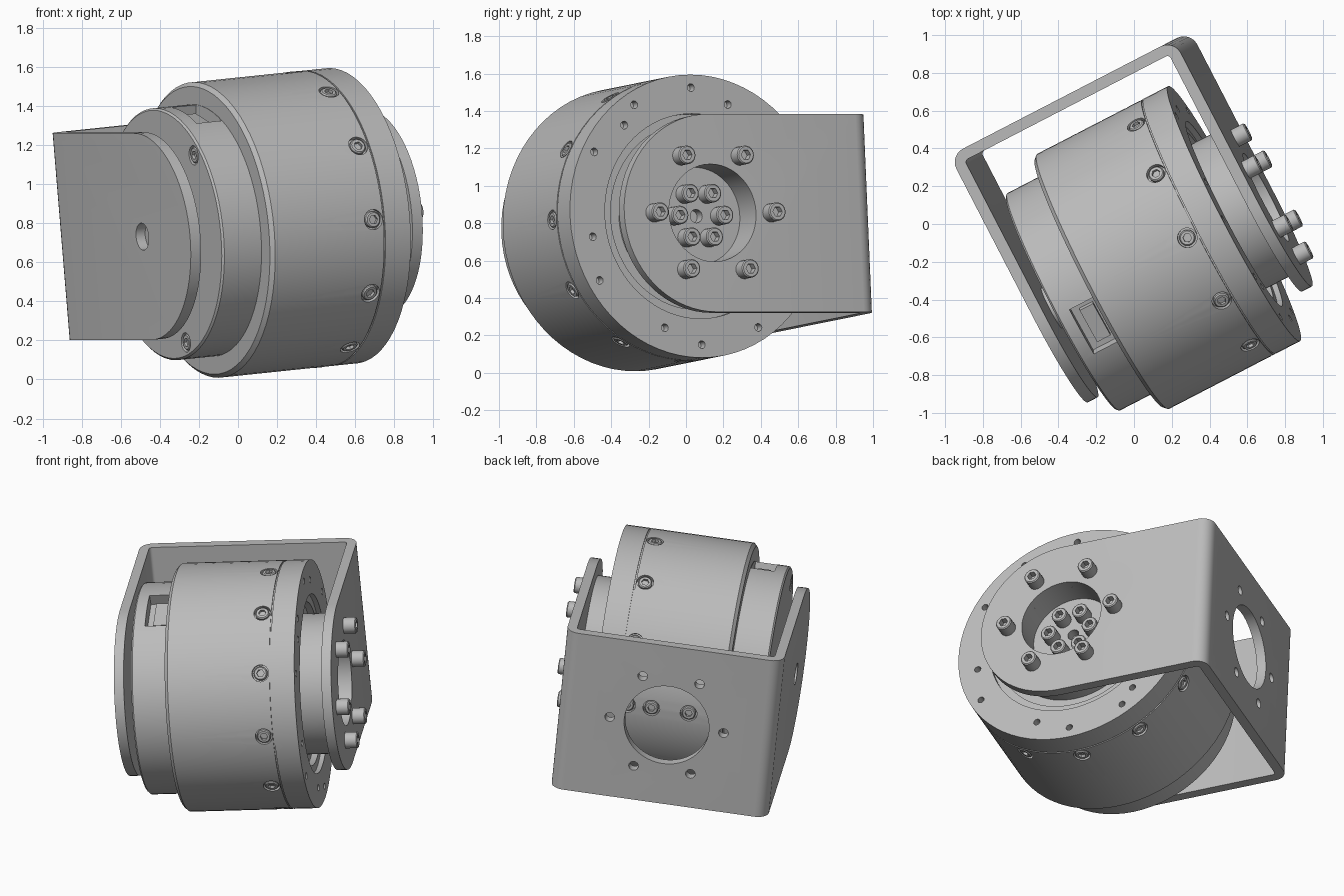
import bpy, bmesh
from math import sin, cos, pi, radians
from mathutils import Matrix, Vector

old = bpy.data.objects.get("Cube")
if old:
    bpy.data.objects.remove(old, do_unlink=True)

# Single grey metal
metal = bpy.data.materials.new("grey_metal")
metal.use_nodes = True
grey = (0.5, 0.5, 0.5, 1)
metal.diffuse_color = grey
metal.node_tree.nodes["Principled BSDF"].inputs["Base Color"].default_value = grey

# Assembly frame: x = motor axis, y = towards bracket web, z = bracket width
FRAME = (Matrix.Translation((0.53, 0.055, 0.838))
         @ Matrix.Rotation(radians(27.36), 4, 'Z') @ Matrix.Rotation(radians(-5.3), 4, 'Y'))


def place(point, direction=(1, 0, 0)):
    """Matrix putting a shape's x axis along a direction at a point."""
    quat = Vector(direction).to_track_quat('X', 'Z')
    return Matrix.Translation(point) @ quat.to_matrix().to_4x4()


def polar(u, radius, degrees):
    """Point around the motor axis, angle measured from z towards y."""
    a = radians(degrees)
    return Vector((u, radius * sin(a), radius * cos(a)))


def lathe(bm, profile, mat=Matrix(), segs=72):
    """Revolve (radius, x[, 'hex']) points about x, starting and ending on the axis."""
    rings = []
    for r, u, *flag in profile:
        if r == 0:
            rings.append([bm.verts.new(mat @ Vector((u, 0, 0)))])
            continue
        ring = []
        for i in range(segs):
            a = 2 * pi * i / segs
            k = cos(pi / 6) / cos(a % (pi / 3) - pi / 6) if flag else 1
            ring.append(bm.verts.new(mat @ Vector((u, r * k * cos(a), r * k * sin(a)))))
        rings.append(ring)
    for p, q in zip(rings, rings[1:]):
        for i in range(segs):
            j = (i + 1) % segs
            loop = [p[i % len(p)], p[j % len(p)], q[j % len(q)], q[i % len(q)]]
            bm.faces.new(list(dict.fromkeys(loop)))


def rod(bm, radius, start, end, mat=Matrix(), segs=24):
    lathe(bm, [(0, start), (radius, start), (radius, end), (0, end)], mat, segs)


def socket_screw(bm, mat, radius, height, sink=0.02):
    """Cylindrical head with a hexagonal socket, seated at x = 0."""
    hx = radius * 0.56
    lathe(bm, [(0, -sink), (radius, -sink), (radius, height - 0.006), (radius - 0.006, height),
               (hx, height, 'hex'), (hx, height * 0.45, 'hex'), (0, height * 0.45)], mat, 24)


def prism(bm, points, offset):
    """Extrude a closed polygon by an offset."""
    face = bm.faces.new([bm.verts.new(p) for p in points])
    new = bmesh.ops.extrude_face_region(bm, geom=[face])["geom"]
    bmesh.ops.translate(bm, vec=offset, verts=[g for g in new if isinstance(g, bmesh.types.BMVert)])


def make(name, bm):
    bmesh.ops.recalc_face_normals(bm, faces=bm.faces)
    mesh = bpy.data.meshes.new(name)
    bm.to_mesh(mesh)
    bm.free()
    mesh.materials.append(metal)
    obj = bpy.data.objects.new(name, mesh)
    obj.matrix_world = FRAME
    bpy.context.collection.objects.link(obj)
    return obj


def boolean(obj, bm, operation='DIFFERENCE'):
    """Apply a boolean with a temporary cutter."""
    cutter = make("cutter", bm)
    cutter.hide_render = True
    mod = obj.modifiers.new("cut", 'BOOLEAN')
    mod.operation, mod.solver, mod.object = operation, 'EXACT', cutter
    bpy.context.view_layer.update()
    mesh = bpy.data.meshes.new_from_object(obj.evaluated_get(bpy.context.evaluated_depsgraph_get()))
    obj.modifiers.clear()
    obj.data = mesh
    bpy.data.objects.remove(cutter, do_unlink=True)


def smooth(obj):
    obj.data.shade_smooth()
    obj.data.set_sharp_from_angle(angle=radians(30))


R = 0.76            # housing radius
ARM_OUT, ARM_BACK, WEB, T, HALF = 0.19, -1.153, 0.965, 0.06, 0.532
MID = (ARM_OUT + ARM_BACK) / 2

# Motor housing with flange seam and recessed front ring
bm = bmesh.new()
lathe(bm, [(0, -0.805), (R - 0.02, -0.805), (R, -0.785), (R, -0.154), (R - 0.008, -0.154),
           (R - 0.008, -0.146), (R, -0.146), (R, 0), (0.55, 0), (0.55, -0.03),
           (0.5, -0.03), (0.5, -0.07), (0, -0.07)])
housing = make("motor_housing", bm)

# Pockets for rim screws and small holes in the flange face
seats = [polar(-0.21, 1, a) for a in range(0, 360, 30)]
seats += [polar(u, 1, 90) for u in (-0.36, -0.59)]
radial = [(Vector((s.x, 0, 0)), Vector((0, s.y, s.z))) for s in seats]
bm = bmesh.new()
for base, d in radial:
    rod(bm, 0.052, 0.735, 0.8, place(base, d))
for a in (0, -30, -60, -120, 180, 150, 60, 120):
    rod(bm, 0.021, -0.05, 0.05, place(polar(0, 0.69, a)), 16)
for a in range(-160, 200, 60):
    rod(bm, 0.021, -0.05, 0.05, place(polar(0, 0.638, a)), 16)
boolean(housing, bm)
smooth(housing)

# Screws around the rim
bm = bmesh.new()
for base, d in radial:
    socket_screw(bm, place(base + d * 0.73, d), 0.042, 0.03)
smooth(make("rim_screws", bm))

# Rear cap with connector notch and screw pockets
bm = bmesh.new()
lathe(bm, [(0, -0.79), (0.648, -0.79), (0.648, -1.02), (0.638, -1.03), (0, -1.03)])
cap = make("rear_cap", bm)
bm = bmesh.new()
tilt = Matrix.Rotation(radians(17), 4, 'X')
size = Matrix.Diagonal((0.145, 0.28, 0.2, 1))
bmesh.ops.create_cube(bm, size=1, matrix=tilt @ Matrix.Translation((-0.88, 0, 0.66)) @ size)
cap_spots = [polar(-1.03, 0.575, a) for a in (-45, -165, 75)]
for p in cap_spots:
    rod(bm, 0.05, -0.03, 0.03, place(p))
boolean(cap, bm)
smooth(cap)

bm = bmesh.new()
for p in cap_spots:
    socket_screw(bm, place(p + Vector((0.03, 0, 0)), (-1, 0, 0)), 0.042, 0.028)
smooth(make("cap_screws", bm))

# Connector block inside the notch
bm = bmesh.new()
size = Matrix.Diagonal((0.08, 0.2, 0.05, 1))
bmesh.ops.create_cube(bm, size=1, matrix=tilt @ Matrix.Translation((-0.87, 0, 0.575)) @ size)
make("connector", bm)

# Output hub with bore and centre hole
bm = bmesh.new()
lathe(bm, [(0, -0.09), (0.43, -0.09), (0.43, 0.13), (0.262, 0.13), (0.262, 0), (0, 0)])
hub = make("output_hub", bm)
bm = bmesh.new()
rod(bm, 0.036, -0.06, 0.05)
boolean(hub, bm)
smooth(hub)

# Rear pivot between cap and bracket
bm = bmesh.new()
rod(bm, 0.12, -1.1, -1.02, segs=32)
smooth(make("rear_pivot", bm))

# U-shaped bracket: bent strip, arms rounded by an intersecting outline
def corner(x, y, r, start, steps=6):
    return [(x + r * cos(radians(start + 90 * i / steps)),
             y + r * sin(radians(start + 90 * i / steps)), -HALF) for i in range(steps + 1)]


ro, ri = 0.08, 0.02
outline = [(ARM_OUT, -0.6, -HALF)] + corner(ARM_OUT - ro, WEB - ro, ro, 0)
outline += corner(ARM_BACK + ro, WEB - ro, ro, 90) + [(ARM_BACK, -0.6, -HALF)]
inner = [(ARM_OUT - T, -0.6, -HALF)] + corner(ARM_OUT - T - ri, WEB - T - ri, ri, 0)
inner += corner(ARM_BACK + T + ri, WEB - T - ri, ri, 90) + [(ARM_BACK + T, -0.6, -HALF)]
bm = bmesh.new()
prism(bm, outline + inner[::-1], (0, 0, 2 * HALF))
bracket = make("bracket", bm)

bm = bmesh.new()
rounded = [(-1.5, 1.2, HALF - 0.0005)]
rounded += [polar(-1.5, HALF - 0.0005, -i * 5) for i in range(37)]
rounded += [(-1.5, 1.2, -HALF + 0.0005)]
prism(bm, rounded, (2, 0, 0))
boolean(bracket, bm, 'INTERSECT')

# Openings in the front arm, rear arm and web
bm = bmesh.new()
rod(bm, 0.262, 0.05, 0.4, segs=48)
rod(bm, 0.07, -1.3, -1.05)
web = place((MID, WEB, 0), (0, 1, 0))
rod(bm, 0.262, -0.2, 0.2, web, 48)
for i in range(6):
    a = i * pi / 3
    rod(bm, 0.03, -0.2, 0.2, place((MID + 0.352 * cos(a), WEB, 0.352 * sin(a)), (0, 1, 0)), 16)
boolean(bracket, bm)
smooth(bracket)

# Bolts on the front arm and inside the hub bore
for name, u, pitch in (("arm_bolts", ARM_OUT, 0.352), ("hub_bolts", 0, 0.135)):
    bm = bmesh.new()
    for a in range(30, 390, 60):
        socket_screw(bm, place(polar(u, pitch, a)), 0.05, 0.078)
    smooth(make(name, bm))
